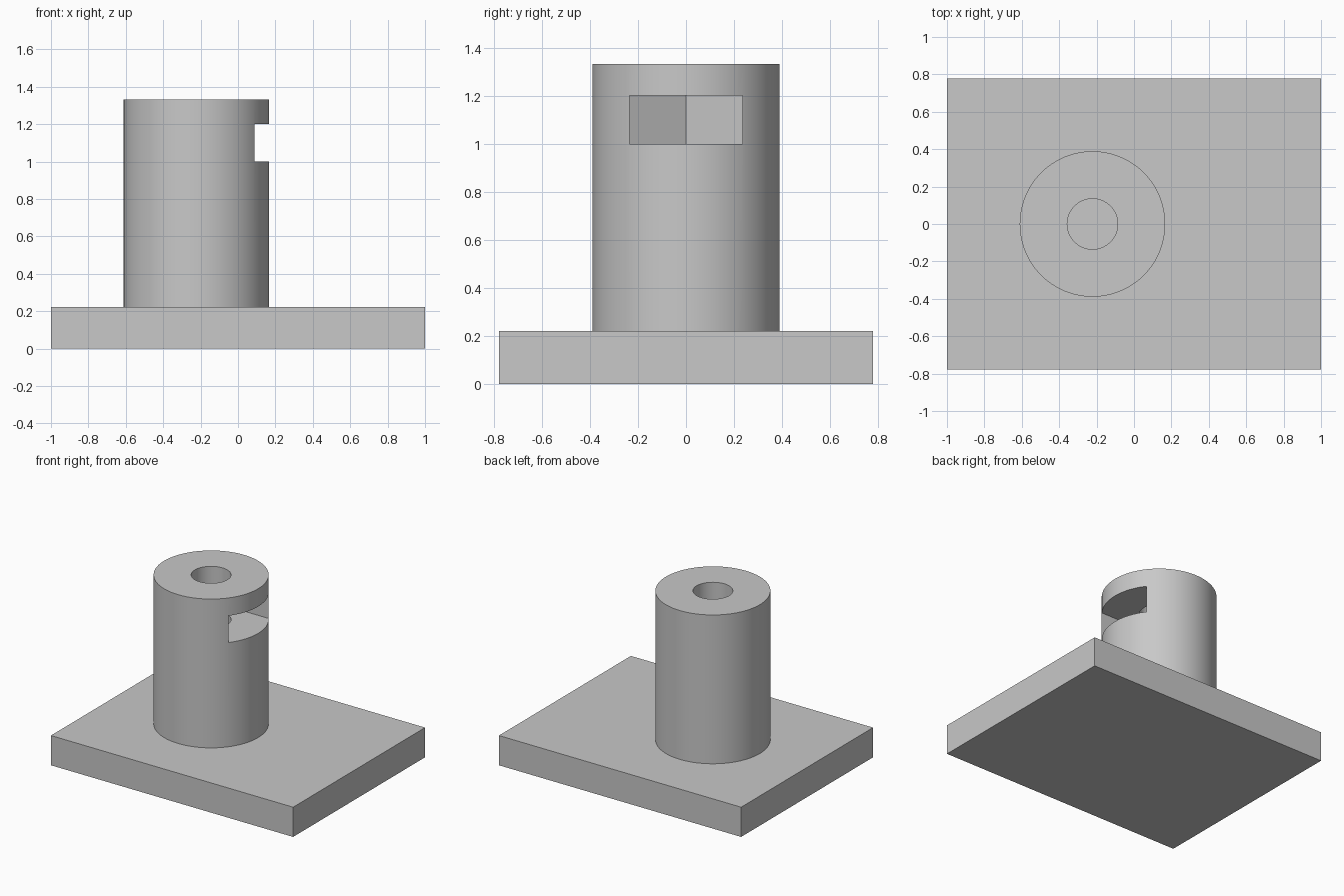
import bpy, math

# Remove the default cube
if "Cube" in bpy.data.objects:
    bpy.data.objects.remove(bpy.data.objects["Cube"], do_unlink=True)

POST_X, POST_R, POST_TOP = -0.222, 0.389, 1.333
BASE_TOP = 0.222
HOLE_R = 0.135
NUT_HALF, NUT_LOW, NUT_HIGH = 0.235, 1.0, 1.2

grey = bpy.data.materials.new("grey")
grey.use_nodes = True
colour = (0.58, 0.58, 0.58, 1)
grey.diffuse_color = colour
grey.node_tree.nodes["Principled BSDF"].inputs["Base Color"].default_value = colour


def prism(name, outline, low, high):
    """Upright solid with the given outline."""
    n = len(outline)
    verts = [(x, y, z) for z in (low, high) for x, y in outline]
    faces = [list(range(n))[::-1], list(range(n, 2 * n))]
    faces += [(i, (i + 1) % n, n + (i + 1) % n, n + i) for i in range(n)]
    mesh = bpy.data.meshes.new(name)
    mesh.from_pydata(verts, [], faces)
    mesh.materials.append(grey)
    obj = bpy.data.objects.new(name, mesh)
    bpy.context.collection.objects.link(obj)
    return obj


def circle(radius, count):
    turns = [2 * math.pi * i / count for i in range(count)]
    return [(POST_X + radius * math.cos(a), radius * math.sin(a)) for a in turns]


def cut(target, cutter):
    bpy.ops.object.select_all(action='DESELECT')
    target.select_set(True)
    bpy.context.view_layer.objects.active = target
    mod = target.modifiers.new("cut", 'BOOLEAN')
    mod.operation = 'DIFFERENCE'
    mod.solver = 'EXACT'
    mod.object = cutter
    bpy.ops.object.modifier_apply(modifier=mod.name)
    bpy.data.objects.remove(cutter, do_unlink=True)


# Base plate
prism("base_plate", [(-1, -0.778), (1, -0.778), (1, 0.778), (-1, 0.778)], 0, BASE_TOP)

# Post with a screw hole down its axis
post = prism("post", circle(POST_R, 96), BASE_TOP, POST_TOP)
cut(post, prism("hole_cutter", circle(HOLE_R, 64), BASE_TOP - 0.1, POST_TOP + 0.1))

# Nut slot: half a hexagon at the back, open towards the side
corner = NUT_HALF / math.cos(math.pi / 6)
slot = [(POST_X - corner, 0), (POST_X - corner / 2, -NUT_HALF), (0.5, -NUT_HALF),
        (0.5, NUT_HALF), (POST_X - corner / 2, NUT_HALF)]
cut(post, prism("slot_cutter", slot, NUT_LOW, NUT_HIGH))

# Smooth the round walls, keep the edges sharp
post.select_set(True)
bpy.context.view_layer.objects.active = post
bpy.ops.object.shade_smooth_by_angle(angle=math.radians(25))
